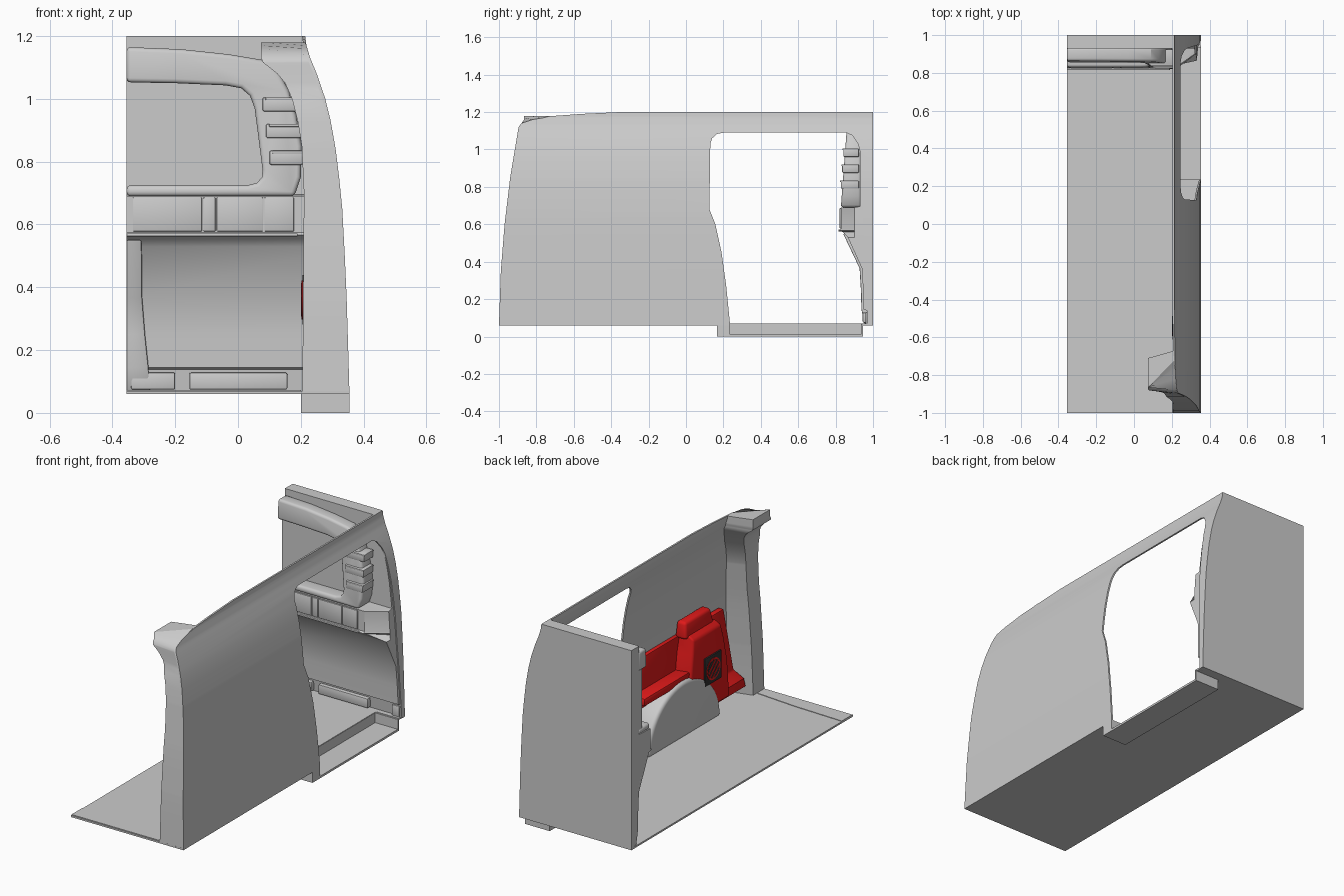
import bpy, bmesh, math
from mathutils import Matrix

if "Cube" in bpy.data.objects:
    bpy.data.objects.remove(bpy.data.objects["Cube"])

RED = bpy.data.materials.new("red")
RED.diffuse_color = (0.75, 0.01, 0.01, 1)
RED.use_nodes = True
RED.node_tree.nodes["Principled BSDF"].inputs["Base Color"].default_value = RED.diffuse_color
DARK = bpy.data.materials.new("dark")
DARK.diffuse_color = (0.03, 0.03, 0.03, 1)
DARK.use_nodes = True
DARK.node_tree.nodes["Principled BSDF"].inputs["Base Color"].default_value = DARK.diffuse_color
L = -0.355                      # open left limit of the section


def finish(name, bm, mat=None, bevel=0, seg=2, cutters=()):
    bmesh.ops.recalc_face_normals(bm, faces=bm.faces)
    me = bpy.data.meshes.new(name)
    bm.to_mesh(me)
    bm.free()
    ob = bpy.data.objects.new(name, me)
    bpy.context.collection.objects.link(ob)
    if mat:
        me.materials.append(mat)
    bpy.ops.object.select_all(action='DESELECT')
    bpy.context.view_layer.objects.active = ob
    ob.select_set(True)
    for c in cutters:
        m = ob.modifiers.new("cut", 'BOOLEAN')
        m.object, m.operation, m.solver = c, 'DIFFERENCE', 'EXACT'
        bpy.ops.object.modifier_apply(modifier=m.name)
        bpy.data.objects.remove(c)
    if bevel:
        m = ob.modifiers.new("bevel", 'BEVEL')
        m.width, m.segments, m.limit_method = bevel, seg, 'ANGLE'
        m.angle_limit = math.radians(40)
        bpy.ops.object.modifier_apply(modifier=m.name)
    bpy.ops.object.shade_smooth_by_angle(angle=math.radians(32))
    return ob


def loft(name, sections, **kw):
    """Join equal point loops into a capped solid."""
    bm = bmesh.new()
    rings = [[bm.verts.new(p) for p in s] for s in sections]
    n = len(rings[0])
    for a, b in zip(rings, rings[1:]):
        for i in range(n):
            j = (i + 1) % n
            bm.faces.new((a[i], a[j], b[j], b[i]))
    bm.faces.new(rings[0])
    bm.faces.new(rings[-1])
    return finish(name, bm, **kw)


def box(name, x0, x1, y0, y1, z0, z1, **kw):
    return loft(name, [[(x0, y0, z), (x1, y0, z), (x1, y1, z), (x0, y1, z)] for z in (z0, z1)], **kw)


def prism_x(name, pts, x0, x1, **kw):
    return loft(name, [[(x, y, z) for y, z in pts] for x in (x0, x1)], **kw)


def interp(table, z):
    if z <= table[0][0]:
        return table[0][1]
    for (a, p), (b, q) in zip(table, table[1:]):
        if z <= b:
            return p + (q - p) * (z - a) / (b - a)
    return table[-1][1]


# Body curves by height: outer skin x, rear edge y, pillar inner x
SKIN = [(.06, .355), (.2, .351), (.365, .346), (.5, .34), (.65, .332), (.75, .322), (.84, .311),
        (.93, .295), (1.0, .278), (1.077, .252), (1.13, .23), (1.17, .218), (1.2, .214)]
REAR = [(.06, -1), (.35, -.99), (.6, -.97), (.85, -.94), (1.03, -.91), (1.12, -.895), (1.14, -.88),
        (1.16, -.82), (1.18, -.7), (1.19, -.56), (1.2, -.35)]
INNER = [(.06, .205), (.7, .21), (.85, .203), (.93, .19), (1.0, .172), (1.05, .15), (1.08, .125),
         (1.1, .1), (1.115, .08), (1.13, .074), (1.18, .074)]
ZS = sorted({z for t in (SKIN, REAR) for z, _ in t})

# Side wall skin with sliding door opening
door = prism_x("door_cutter", [(.235, .0), (.235, .07), (.215, .27), (.19, .45), (.157, .6), (.125, .68),
               (.13, 1.03), (.14, 1.06), (.165, 1.083), (.2, 1.09), (.855, 1.09), (.89, 1.075),
               (.92, 1.03), (.93, .99), (.94, .85), (.95, .5), (.965, .2), (.975, .0)], .1, .6)
rows = []
for z in ZS:
    x, y = interp(SKIN, z), interp(REAR, z)
    rows.append([(x, y, z), (x, 1, z), (x - .01, 1, z), (x - .01, y, z)])
loft("side_wall", rows, cutters=[door])

# Rear pillar flowing into the roof header stub
rows = []
for z in sorted({z for z in ZS if z < 1.175} | {z for z, _ in INNER}):
    x, xi = interp(SKIN, z) - .002, interp(INNER, z)
    yr = interp(REAR, z)
    depth = interp([(.06, .1), (.9, .11), (1.1, .185), (1.13, .18)], z)
    yi = min(yr, -.88) + (.015 if z > 1 else 0)
    yf = -.71 if z > 1.12 else yr + depth
    yr = min(yr, yf - .01)
    rows.append([(x, yr, z), (xi, min(yi, yr + .02), z), (xi, yf, z), (x, yf + .04, z)])
loft("rear_pillar", rows)

# Floor, in three plates around the door step
box("floor", L, .21, -1, 1, .06, .07)
box("floor_rear_side", .21, .353, -1, .235, .06, .07)
box("floor_front_side", .21, .353, .945, 1, .06, .07)
loft("rear_sill_trim", [[(L, -.995, z), (.2, -.995, z), (.2, -.93, z), (-.05, -.91, z), (L, -.9, z)]
                        for z in (.07, .073)])

# Door step well
box("step_tread", .205, .355, .165, .945, 0, .012)
box("step_riser", .2, .212, .165, .945, 0, .068)
box("step_rear_end", .21, .355, .165, .235, 0, .06)
box("step_front_end", .21, .355, .935, .945, 0, .068)

# Bulkhead body: flat back, contoured front
FRONT = [(.06, .975), (.138, .967), (.145, .95), (.25, .947), (.365, .94), (.53, .865), (.558, .84),
         (.566, .82), (.575, .828), (.69, .828), (.695, .93), (.84, .93), (.93, .93), (1.0, .93),
         (1.077, .93), (1.13, .93), (1.17, .93), (1.2, .93)]


def right_edge(z):
    return interp(SKIN, z) - .006


rows = []
for z, y in FRONT:
    x = right_edge(z)
    xf = min(x, .22) if .53 < z < .694 else x
    rows.append([(L, y, z), (xf, y, z), (x, max(y, .9), z), (x, 1, z), (L, 1, z)])
loft("bulkhead", rows)

# Raised strip beside the lower recess
loft("bulkhead_lower_strip", [[(L, y - .012, z), (xr, y - .012, z), (xr, y + .02, z), (L, y + .02, z)]
     for z, y, xr in ((.07, .965, -.28), (.145, .95, -.285), (.25, .947, -.296), (.365, .94, -.305),
                      (.55, .852, -.307))], bevel=.005)


# Upper bulkhead panel, leaning, with window opening
def panel(name, pts, back, offset=0, **kw):
    front = [(x, .828 + .075 * (z - .69) - offset, z) for x, z in pts]
    return loft(name, [front, [(x, back, z) for x, z in pts]], **kw)


window = panel("window_cutter", [(-.5, .725), (.03, .725), (.06, .732), (.076, .75), (.078, .775),
               (.066, .87), (.053, .97), (.038, 1.01), (.01, 1.034), (-.04, 1.043), (-.2, 1.05),
               (-.5, 1.055)], 1.1, .2)
panel("bulkhead_upper_panel", [(L, .69), (.18, .69), (.2, .75), (.203, .85), (.185, .95), (.16, 1.03),
      (.13, 1.085), (.09, 1.122), (-.03, 1.142), (-.18, 1.158), (L, 1.165)], .935,
      cutters=[window], bevel=.014, seg=3)
box("window_pane", L, .08, .905, .93, .72, 1.06)

# Louvres on the right of the window
for i, z in enumerate((.79, .875, .96)):
    x0, y = .1 - .011 * i, .833 + .0065 * i
    box(f"louvre_{i + 1}", x0, .208, y - .005, .925, z, z + .045, bevel=.006)
    box(f"louvre_shadow_lip_{i + 1}", x0 + .01, .212, y - .009, .92, z + .036, z + .045, bevel=.002)

# Shelf face panels and lower kick panels
for i, (a, b) in enumerate(((-.335, -.115), (-.11, -.072), (-.068, .08), (.084, .178))):
    box(f"shelf_panel_{i + 1}", a, b, .822, .84, .578, .686, bevel=.003)
box("shelf_lip", L, .19, .815, .85, .562, .572, bevel=.003)
for i, (a, b) in enumerate(((-.34, -.2), (-.155, .157))):
    box(f"kick_panel_{i + 1}", a, b, .945, .98, .074, .128, bevel=.005)
box("front_hinge_cover", .3, .345, .96, .985, .06, .13, bevel=.004)

# Wheel arch
arc = [(-.285 + .33 * math.cos(math.pi * i / 32), .062 + .32 * math.sin(math.pi * i / 32)) for i in range(33)]
prism_x("wheel_arch", arc, .207, .338, bevel=.022, seg=4)


# Red unit beside the arch
def taper(name, rows, **kw):
    return loft(name, [[(x0, a, z), (x0, b, z), (x1, b + g, z), (x1, a - g, z)]
                       for z, x0, x1, a, b, g in rows], mat=RED, **kw)


taper("unit_body", [(.14, .212, .335, -.70, -.35, .03), (.36, .212, .335, -.68, -.35, .03),
      (.5, .214, .327, -.65, -.37, .03), (.575, .218, .322, -.63, -.38, .02),
      (.6, .25, .32, -.62, -.37, .01)], bevel=.012, seg=3)
taper("unit_top", [(.58, .245, .318, -.61, -.35, 0), (.675, .255, .312, -.59, -.36, 0)], bevel=.016, seg=3)
taper("unit_rear_wing", [(.12, .235, .337, -.88, -.6, 0), (.17, .24, .335, -.87, -.6, 0),
      (.22, .285, .333, -.84, -.6, 0), (.6, .285, .32, -.75, -.58, 0)], bevel=.008)
taper("unit_side_panel", [(.3, .3, .335, -.4, .07, 0), (.59, .3, .326, -.4, .04, 0)], bevel=.006)
box("unit_ledge", .225, .335, -.4, .05, .36, .405, mat=RED, bevel=.01)

# Round vent on the unit
box("vent_plate", .205, .22, -.615, -.465, .28, .44, mat=DARK, bevel=.004)
bm = bmesh.new()
turn = Matrix.Translation((.207, -.54, .36)) @ Matrix.Rotation(math.pi / 2, 4, 'Y')
bmesh.ops.create_cone(bm, cap_ends=True, segments=32, radius1=.062, radius2=.062, depth=.008, matrix=turn)
finish("vent_ring", bm, mat=RED)
bm = bmesh.new()
bmesh.ops.create_cone(bm, cap_ends=True, segments=32, radius1=.052, radius2=.052, depth=.011, matrix=turn)
finish("vent_hole", bm, mat=DARK)
for i, (off, length) in enumerate(((-.026, .088), (0, .106), (.026, .088))):
    bm = bmesh.new()
    spin = Matrix.Translation((.205, -.54, .36)) @ Matrix.Rotation(math.radians(45), 4, 'X')
    bmesh.ops.create_cube(bm, size=1, matrix=spin @ Matrix.Translation((0, off, 0))
                          @ Matrix.Diagonal((.01, .01, length, 1)))
    finish(f"vent_bar_{i + 1}", bm, mat=RED)
